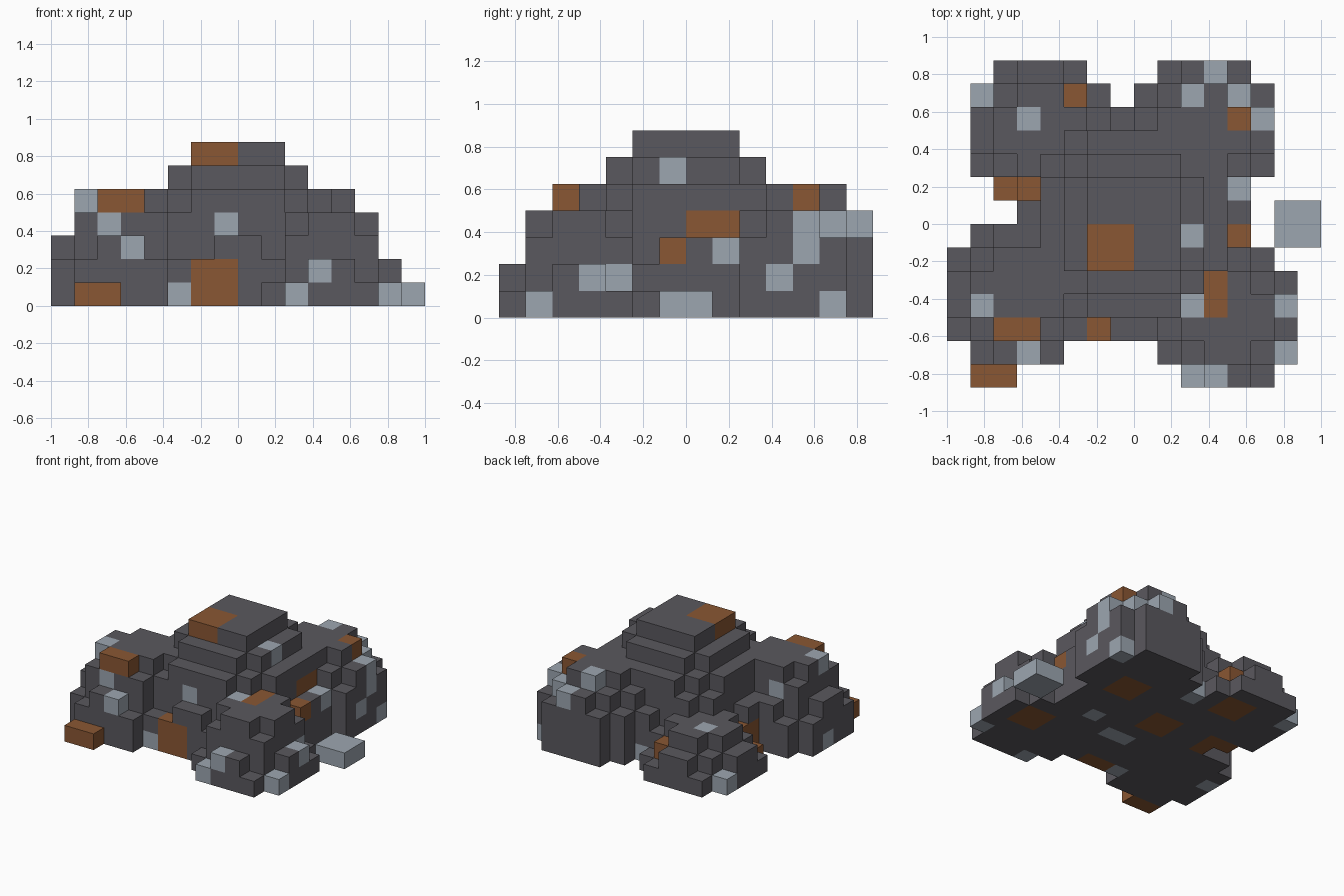
import bpy, bmesh, math
from mathutils import Vector

if "Cube" in bpy.data.objects:
    bpy.data.objects.remove(bpy.data.objects["Cube"])

S = 0.125  # edge length of one cube cell


def material(name, rgb):
    m = bpy.data.materials.new(name)
    m.diffuse_color = (*rgb, 1.0)
    m.use_nodes = True
    m.node_tree.nodes["Principled BSDF"].inputs["Base Color"].default_value = m.diffuse_color
    return m


STONE = material("dark_stone", (0.102, 0.098, 0.112))
RUST = material("rust_brown", (0.254, 0.095, 0.033))
STEEL = material("pale_steel", (0.335, 0.381, 0.434))

# Mounds: name, centre x, centre y, base radius, dome height
MOUNDS = [
    ("central_mound", 0.0, 0.0, 0.62, 0.92),
    ("front_left_mound", -0.625, -0.375, 0.41, 0.65),
    ("front_right_mound", 0.5, -0.5, 0.385, 0.52),
    ("back_right_mound", 0.375, 0.5, 0.43, 0.66),
    ("back_left_mound", -0.5, 0.5, 0.41, 0.40),
]

# Rusty patches, as blocks of 2 x 2 x 2 cells
RUST_BLOCKS = {
    (-1, -3, 0), (-1, -1, 3), (1, 0, 1), (-3, -3, 2), (1, -2, 1), (2, -1, 1),
    (2, 2, 2), (-2, 2, 0), (-3, 0, 0), (1, 1, 0), (2, -2, 0), (-1, 0, 0),
}

# Steel patches, as single cells
STEEL_CELLS = {
    (-7, -4, 4), (-6, -5, 3), (-5, -6, 2), (-6, -2, 3), (-8, -3, 0), (-3, -5, 0),
    (2, -7, 0), (3, -7, 1), (6, -6, 0), (6, -4, 1), (5, -3, 1), (2, -4, 3),
    (-1, -4, 3), (2, -1, 5), (2, -1, 0), (0, -2, 0), (-1, -2, 0), (-1, 4, 0),
    (3, 6, 3), (2, 5, 4), (4, 5, 3), (5, 4, 3), (5, 4, 2), (5, 3, 1),
    (5, 5, 0), (4, 1, 2), (-7, 5, 0), (-5, 4, 2),
}


def cell_material(c):
    if c in STEEL_CELLS:
        return 2
    return 1 if tuple(i // 2 for i in c) in RUST_BLOCKS else 0


def dome_cells(cx, cy, radius, height):
    """Cells whose centres lie inside a half ellipsoid."""
    cells = set()
    for i in range(-8, 8):
        for j in range(-8, 8):
            for k in range(8):
                x, y, z = ((n + 0.5) * S for n in (i, j, k))
                if ((x - cx) ** 2 + (y - cy) ** 2) / radius ** 2 + (z / height) ** 2 <= 1:
                    cells.add((i, j, k))
    return cells


def add_object(name, bm, mats):
    mesh = bpy.data.meshes.new(name)
    bm.to_mesh(mesh)
    bm.free()
    for m in mats:
        mesh.materials.append(m)
    ob = bpy.data.objects.new(name, mesh)
    bpy.context.collection.objects.link(ob)
    return ob


def cell_shell(name, cells, occupied):
    """Only the cell faces that are open to the air."""
    bm = bmesh.new()
    for c in sorted(cells):
        centre = Vector([(n + 0.5) * S for n in c])
        for axis in range(3):
            for sign in (-1, 1):
                near = list(c)
                near[axis] += sign
                if tuple(near) in occupied:
                    continue
                n, u = Vector((0, 0, 0)), Vector((0, 0, 0))
                n[axis], u[(axis + 1) % 3] = sign, 1
                v = n.cross(u)
                corners = [centre + (n + u * a + v * b) * S / 2
                           for a, b in ((-1, -1), (1, -1), (1, 1), (-1, 1))]
                face = bm.faces.new([bm.verts.new(p) for p in corners])
                face.material_index = cell_material(c)
    bmesh.ops.remove_doubles(bm, verts=bm.verts, dist=0.001)
    # Merge flat neighbours of one colour
    bmesh.ops.dissolve_limit(bm, angle_limit=math.radians(1), verts=bm.verts,
                             edges=bm.edges, delimit={'MATERIAL'})
    return add_object(name, bm, (STONE, RUST, STEEL))


def loose_chunk(name, lo, hi, mat):
    bm = bmesh.new()
    bmesh.ops.create_cube(bm, size=1)
    for v in bm.verts:
        v.co = [l + (c + 0.5) * (h - l) for l, h, c in zip(lo, hi, v.co)]
    return add_object(name, bm, (mat,))


# Stepped mounds, each cell owned by the first mound that covers it
owned, occupied = {}, set()
for name, *shape in MOUNDS:
    owned[name] = dome_cells(*shape) - occupied
    occupied |= owned[name]
for name, cells in owned.items():
    cell_shell(name, cells, occupied)

# Loose pieces lying on the ground
loose_chunk("loose_steel_chunk", (0.75, -0.125, 0), (1.0, 0.125, 0.125), STEEL)
loose_chunk("loose_rust_chunk", (-0.875, -0.875, 0), (-0.625, -0.75, 0.125), RUST)
